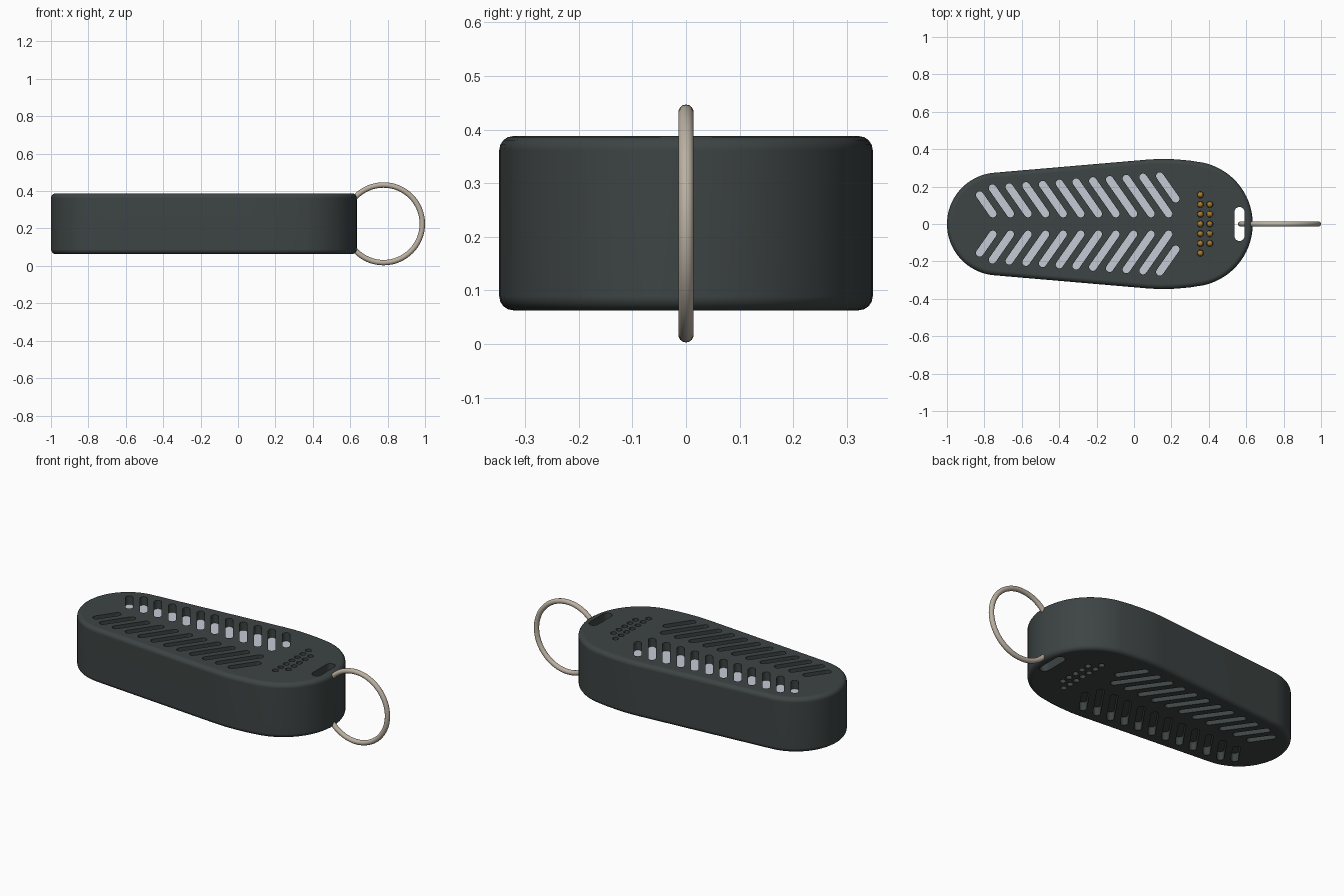
import bpy, bmesh, math
from mathutils import Vector

if "Cube" in bpy.data.objects:
    bpy.data.objects.remove(bpy.data.objects["Cube"])

BOTTOM, TOP = 0.063, 0.388
DEPTH = 0.05


def material(name, rgb):
    m = bpy.data.materials.new(name)
    m.diffuse_color = (*rgb, 1)
    m.use_nodes = True
    m.node_tree.nodes["Principled BSDF"].inputs["Base Color"].default_value = m.diffuse_color
    return m


charcoal = material("charcoal plastic", (0.047, 0.058, 0.057))
pale = material("pale grey lining", (0.56, 0.59, 0.66))
brass = material("brass", (0.40, 0.20, 0.025))
steel = material("warm steel", (0.50, 0.44, 0.36))


def make_object(name, bm, *mats):
    bmesh.ops.recalc_face_normals(bm, faces=bm.faces)
    me = bpy.data.meshes.new(name)
    bm.to_mesh(me)
    bm.free()
    ob = bpy.data.objects.new(name, me)
    bpy.context.collection.objects.link(ob)
    for m in mats:
        me.materials.append(m)
    return ob


def smooth(ob, degrees):
    bpy.ops.object.select_all(action='DESELECT')
    ob.select_set(True)
    bpy.context.view_layer.objects.active = ob
    bpy.ops.object.shade_smooth_by_angle(angle=math.radians(degrees))


def prism(bm, points, z0, z1):
    face = bm.faces.new([bm.verts.new((x, y, z0)) for x, y in points])
    new = bmesh.ops.extrude_face_region(bm, geom=[face])["geom"]
    verts = [v for v in new if isinstance(v, bmesh.types.BMVert)]
    bmesh.ops.translate(bm, verts=verts, vec=(0, 0, z1 - z0))


def arc(cx, r, a0, a1, n):
    return [(cx + r * math.cos(math.radians(a0 + (a1 - a0) * i / n)),
             r * math.sin(math.radians(a0 + (a1 - a0) * i / n))) for i in range(n + 1)]


def capsule(a, b, r, n=8):
    """Outline of a round-ended slot between two points."""
    a, b = Vector(a), Vector(b)
    d = b - a
    t = math.atan2(d.y, d.x)
    pts = []
    for c, start in ((b, t - math.pi / 2), (a, t + math.pi / 2)):
        for i in range(n + 1):
            q = start + math.pi * i / n
            pts.append((c.x + r * math.cos(q), c.y + r * math.sin(q)))
    return pts


# Body: tapered rounded outline with softened rims
half = arc(0.30, 0.335, 0, 78, 18)
half += [(0.30, 0.339), (0.22, 0.346), (0.15, 0.3485), (0.08, 0.345)]
half += arc(-0.725, 0.275, 95, 180, 18)
outline = half + [(x, -y) for x, y in reversed(half[1:-1])]
bm = bmesh.new()
prism(bm, outline, BOTTOM, TOP)
rims = [e for e in bm.edges if abs(e.verts[0].co.z - e.verts[1].co.z) < 1e-5]
bmesh.ops.bevel(bm, geom=rims, offset=0.026, segments=4, profile=0.5, affect='EDGES')
body = make_object("body", bm, charcoal, pale)

# Cutters: chevron grille on both faces, speaker dots and the ring slot
bm = bmesh.new()
slope = math.tan(math.radians(55))
for i in range(12):
    x0 = -0.755 + 0.094 * i
    y_in = 0.135 if i == 11 else 0.055
    y_out = 0.155 if i == 0 else 0.185 + 0.0065 * i
    for side in (1, -1):
        ends = [(x0 - (y - 0.055) / slope, side * y) for y in (y_in, y_out)]
        pts = capsule(*ends, 0.02)
        prism(bm, pts, TOP - DEPTH, TOP + 0.05)
        prism(bm, pts, BOTTOM - 0.05, BOTTOM + DEPTH)

dots = [(0.355, 0.052 * k) for k in range(-3, 4)] + [(0.405, 0.052 * k) for k in range(-2, 3)]
for x, y in dots:
    circle = [(x + 0.017 * math.cos(k * math.pi / 8), y + 0.017 * math.sin(k * math.pi / 8))
              for k in range(16)]
    prism(bm, circle, TOP - DEPTH - 0.02, TOP + 0.05)
    prism(bm, circle, BOTTOM - 0.05, BOTTOM + DEPTH)
prism(bm, capsule((0.564, -0.064), (0.564, 0.064), 0.027), 0, 0.45)
cutter = make_object("grille_cutter", bm, charcoal)
cutter.hide_render = True

mod = body.modifiers.new("openings", 'BOOLEAN')
mod.operation, mod.solver, mod.object = 'DIFFERENCE', 'EXACT', cutter
smooth(body, 30)
bpy.ops.object.modifier_apply(modifier=mod.name)
bpy.data.objects.remove(cutter)

# Upper grille floors show the pale lining
for p in body.data.polygons:
    is_floor = abs(p.center.z - (TOP - DEPTH)) < 1e-3 and p.normal.z > 0.9
    p.material_index = 1 if is_floor else 0
smooth(body, 30)
body.modifiers.new("even_shading", 'WEIGHTED_NORMAL').keep_sharp = True

# Brass beads at the bottom of the speaker dots
bm = bmesh.new()
for x, y in dots:
    new = bmesh.ops.create_uvsphere(bm, u_segments=12, v_segments=8, radius=0.016)
    bmesh.ops.translate(bm, verts=new["verts"], vec=(x, y, TOP - DEPTH - 0.012))
smooth(make_object("speaker_beads", bm, brass), 60)

# Key ring passing through the slot
bpy.ops.mesh.primitive_torus_add(major_radius=0.2075, minor_radius=0.0145, major_segments=64,
                                 minor_segments=14, location=(0.778, 0, 0.225),
                                 rotation=(math.pi / 2, 0, 0))
ring = bpy.context.object
ring.name = "key_ring"
ring.data.materials.append(steel)
smooth(ring, 60)
